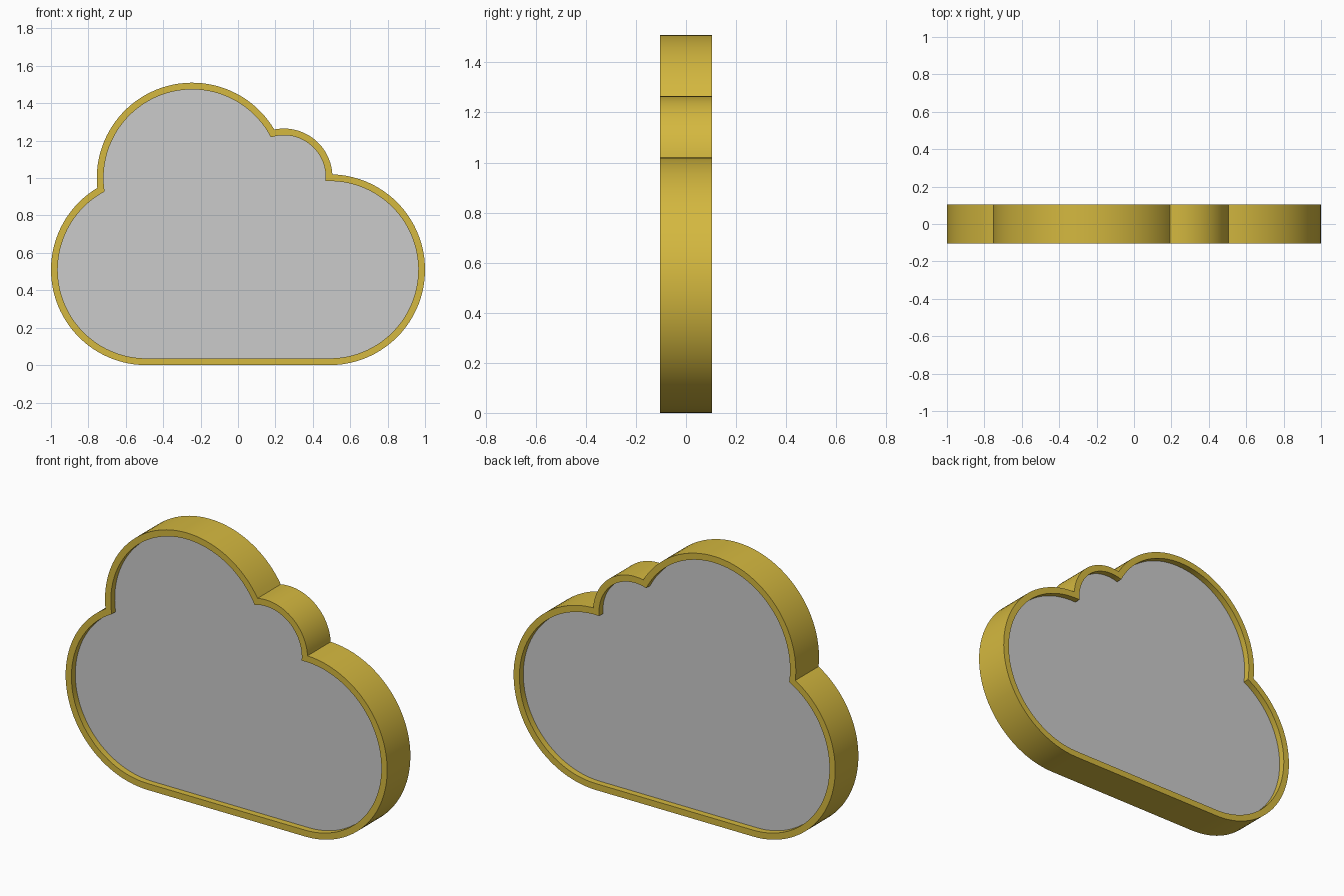
import bpy, bmesh
from math import sqrt, atan2, cos, sin, pi, radians
from mathutils import Vector

if "Cube" in bpy.data.objects:
    bpy.data.objects.remove(bpy.data.objects["Cube"])

# Lobes anticlockwise: right, small, big top, left (x, z, radius)
LOBES = [(0.49, 0.51, 0.51), (0.245, 1.005, 0.26),
         (-0.245, 1.0, 0.51), (-0.49, 0.51, 0.51)]
DEPTH, RIM, RECESS = 0.103, 0.036, 0.035


def crossing(a, b, inset):
    """Outer crossing point of two neighbouring lobes shrunk by inset."""
    pa, pb = Vector(a[:2]), Vector(b[:2])
    ra, rb = a[2] - inset, b[2] - inset
    d = (pb - pa).length
    u = (pb - pa) / d
    k = (ra * ra - rb * rb + d * d) / (2 * d)
    return pa + u * k + Vector((u.y, -u.x)) * sqrt(ra * ra - k * k)


def outline(inset, steps=44):
    cuts = [crossing(a, b, inset) for a, b in zip(LOBES, LOBES[1:])]
    starts = [Vector((LOBES[0][0], inset))] + cuts
    ends = cuts + [Vector((LOBES[-1][0], inset))]
    pts = []
    for i, ((x, z, r), s, e) in enumerate(zip(LOBES, starts, ends)):
        a0, a1 = (atan2(p.y - z, p.x - x) for p in (s, e))
        if a1 < a0:
            a1 += 2 * pi
        n = steps if i != 1 else steps // 2
        for j in range(n + (i == 3)):
            t = a0 + (a1 - a0) * j / n
            pts.append((x + (r - inset) * cos(t), z + (r - inset) * sin(t)))
    return pts


def finish(bm, name, color=None):
    bmesh.ops.recalc_face_normals(bm, faces=bm.faces)
    mesh = bpy.data.meshes.new(name)
    bm.to_mesh(mesh)
    bm.free()
    obj = bpy.data.objects.new(name, mesh)
    bpy.context.collection.objects.link(obj)
    if color:
        mat = bpy.data.materials.new(name + "_paint")
        mat.diffuse_color = color
        mat.use_nodes = True
        mat.node_tree.nodes["Principled BSDF"].inputs["Base Color"].default_value = mat.diffuse_color
        mesh.materials.append(mat)
    bpy.ops.object.select_all(action='DESELECT')
    obj.select_set(True)
    bpy.context.view_layer.objects.active = obj
    bpy.ops.object.shade_smooth_by_angle(angle=radians(30))
    return obj


def loop(bm, pts, y):
    return [bm.verts.new((x, y, z)) for x, z in pts]


def bridge(bm, a, b):
    n = len(a)
    for i in range(n):
        j = (i + 1) % n
        bm.faces.new((a[i], a[j], b[j], b[i]))


outer, inner = outline(0), outline(RIM)

# Cloud-shaped frame
bm = bmesh.new()
loops = [loop(bm, outer, -DEPTH), loop(bm, outer, DEPTH),
         loop(bm, inner, DEPTH), loop(bm, inner, -DEPTH)]
for k in range(4):
    bridge(bm, loops[k], loops[(k + 1) % 4])
finish(bm, "cloud_frame", (0.66, 0.48, 0.05, 1))

# Recessed panel filling the frame
bm = bmesh.new()
front = loop(bm, inner, -DEPTH + RECESS)
back = loop(bm, inner, DEPTH - RECESS)
bridge(bm, front, back)
bm.faces.new(front)
bm.faces.new(back)
finish(bm, "cloud_panel")
